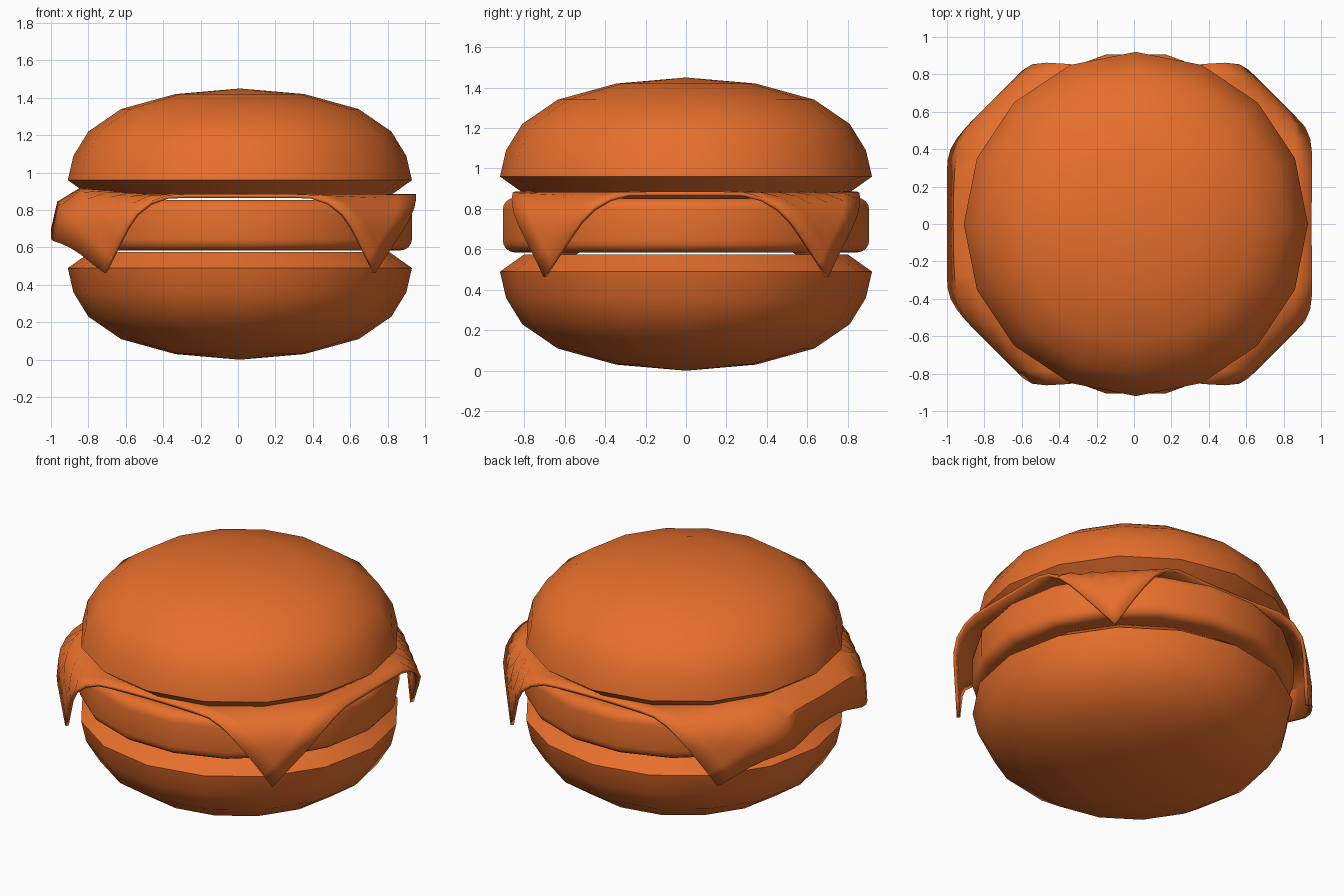
import bpy, bmesh
from math import sin, cos, pi, sqrt

if "Cube" in bpy.data.objects:
    bpy.data.objects.remove(bpy.data.objects["Cube"])

mat = bpy.data.materials.new("burger_orange")
mat.diffuse_color = (0.80, 0.16, 0.025, 1)
mat.use_nodes = True
mat.node_tree.nodes["Principled BSDF"].inputs["Base Color"].default_value = mat.diffuse_color
CX = 0.01  # stack axis


def finish(name, bm, angle):
    bmesh.ops.recalc_face_normals(bm, faces=bm.faces)
    me = bpy.data.meshes.new(name)
    bm.to_mesh(me)
    bm.free()
    ob = bpy.data.objects.new(name, me)
    bpy.context.collection.objects.link(ob)
    me.materials.append(mat)
    bpy.ops.object.select_all(action='DESELECT')
    ob.select_set(True)
    bpy.context.view_layer.objects.active = ob
    bpy.ops.object.shade_smooth_by_angle(angle=angle)
    return ob


def lathe(name, profile, sides, angle=0.6):
    """Revolve (radius, z) points; radius 0 makes a pole."""
    bm = bmesh.new()
    rings = []
    for r, z in profile:
        n = sides if r > 0 else 1
        rings.append([bm.verts.new((CX + r * cos(2 * pi * i / sides),
                                    r * sin(2 * pi * i / sides), z)) for i in range(n)])
    for a, b in zip(rings, rings[1:]):
        for i in range(sides):
            j = (i + 1) % sides
            f = [a[i % len(a)], a[j % len(a)], b[j % len(b)], b[i % len(b)]]
            bm.faces.new(list(dict.fromkeys(f)))
    for ring in (rings[0], rings[-1]):
        if len(ring) > 1:
            bm.faces.new(ring)
    return finish(name, bm, angle)


# Buns: the same domed profile, the bottom one flipped
dome = [(0.80, 0.875), (0.92, 0.96), (0.89, 1.09), (0.81, 1.22),
        (0.635, 1.34), (0.345, 1.42), (0, 1.45)]
lathe("top_bun", dome, 16)
lathe("bottom_bun", [(r, 1.45 - z) for r, z in dome], 16)

# Patty: disc with rounded rims
patty = []
for i in range(5):
    a = pi / 2 * i / 4
    patty.append((0.86 + 0.06 * sin(a), 0.645 - 0.06 * cos(a)))
patty += [(r, 1.44 - z) for r, z in reversed(patty)]
lathe("patty", patty, 18)


def roll(d, start, rad):
    """Bend length d over an edge: returns (outward distance, drop)."""
    e = d - start
    if e <= 0:
        return d, 0
    a = min(e / rad, pi / 2)
    return start + rad * sin(a), rad * (1 - cos(a)) + max(0, e - rad * pi / 2)


def drape(u, v):
    """Cheese sheet coordinates -1..1 to draped position."""
    x = u * (0.94 + 0.02 * v * v)
    y = v * (0.84 + 0.10 * u * u)
    if u < 0:
        x += u ** 3 * 0.20 * (1 - v * v)      # longer overhang on the left
    sx, sy = (1 if x >= 0 else -1), (1 if y >= 0 else -1)
    s, t = (abs(x) + abs(y)) / sqrt(2), (abs(x) - abs(y)) / sqrt(2)
    s, drop = roll(s, 0.84, 0.16)             # corner folds
    x, y = sx * (s + t) / sqrt(2), sy * (s - t) / sqrt(2)
    z = 0.875 - drop
    if x < 0:
        z += 0.035 * max(0, min(1, (-x - 0.45) / 0.35)) * (1 - v * v)
        d, side_drop = roll(-x, 0.83, 0.17)   # left side fold
        x, z = -d, z - side_drop
    return x + CX, y, z


# Cheese slice
N = 20
bm = bmesh.new()
g = [[bm.verts.new(drape(2 * i / N - 1, 2 * j / N - 1)) for j in range(N + 1)]
     for i in range(N + 1)]
for i in range(N):
    for j in range(N):
        bm.faces.new((g[i][j], g[i + 1][j], g[i + 1][j + 1], g[i][j + 1]))
cheese = finish("cheese_slice", bm, 0.7)
mod = cheese.modifiers.new("thickness", 'SOLIDIFY')
mod.thickness = 0.02
mod.offset = 0
